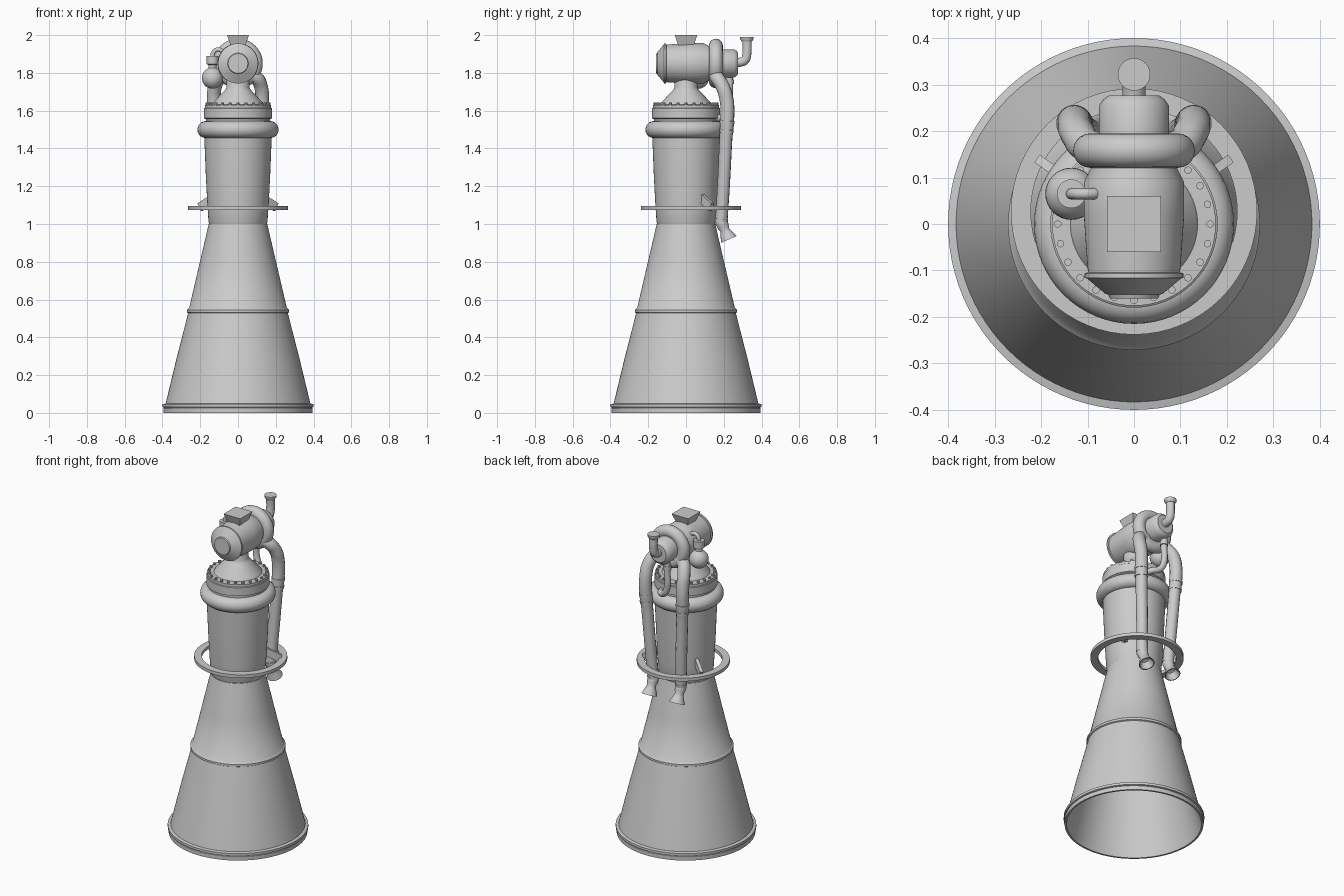
import bpy, bmesh, math
from mathutils import Vector, Matrix

if "Cube" in bpy.data.objects:
    bpy.data.objects.remove(bpy.data.objects["Cube"])


def finish(name, bm, mat=None, angle=35):
    bmesh.ops.remove_doubles(bm, verts=bm.verts, dist=1e-5)
    bmesh.ops.recalc_face_normals(bm, faces=bm.faces)
    if mat:
        bm.transform(mat)
    me = bpy.data.meshes.new(name)
    bm.to_mesh(me)
    bm.free()
    ob = bpy.data.objects.new(name, me)
    bpy.context.collection.objects.link(ob)
    smooth(ob, angle)
    return ob


def smooth(ob, angle=35):
    bpy.ops.object.select_all(action='DESELECT')
    ob.select_set(True)
    bpy.context.view_layer.objects.active = ob
    bpy.ops.object.shade_smooth_by_angle(angle=math.radians(angle))


def aim(pos, direction):
    """Matrix that puts local z along a direction at a position."""
    return Matrix.Translation(pos) @ Vector(direction).to_track_quat('Z', 'Y').to_matrix().to_4x4()


def lathe(name, profile, mat=None, n=64, closed=False):
    """Revolve (radius, height) points around z."""
    bm = bmesh.new()
    vs = [bm.verts.new((r, 0, z)) for r, z in profile]
    pairs = list(zip(vs, vs[1:])) + ([(vs[-1], vs[0])] if closed else [])
    es = [bm.edges.new(p) for p in pairs]
    bmesh.ops.spin(bm, geom=vs + es, cent=(0, 0, 0), axis=(0, 0, 1),
                   angle=math.tau, steps=n, use_duplicate=False)
    return finish(name, bm, mat)


def torus(name, major, minor, mat, n=64, k=20):
    pts = [(major + minor * math.cos(i * math.tau / k), minor * math.sin(i * math.tau / k)) for i in range(k)]
    return lathe(name, pts, mat, n, True)


def pipe(name, pts, radius, res=3):
    """Smooth tube through (x, y, z[, radius scale]) points."""
    cu = bpy.data.curves.new(name, 'CURVE')
    cu.dimensions = '3D'
    cu.bevel_depth, cu.bevel_resolution, cu.resolution_u = radius, res, 8
    cu.use_fill_caps = True
    sp = cu.splines.new('BEZIER')
    sp.bezier_points.add(len(pts) - 1)
    for bp, p in zip(sp.bezier_points, pts):
        bp.co = p[:3]
        bp.radius = p[3] if len(p) > 3 else 1
        bp.handle_left_type = bp.handle_right_type = 'AUTO'
    ob = bpy.data.objects.new(name, cu)
    bpy.context.collection.objects.link(ob)
    bpy.ops.object.select_all(action='DESELECT')
    ob.select_set(True)
    bpy.context.view_layer.objects.active = ob
    bpy.ops.object.convert(target='MESH')
    smooth(bpy.context.view_layer.objects.active, 40)


def at(x, y, z):
    return Matrix.Translation((x, y, z))


# Open bell nozzle with seam ring and lip
lathe("nozzle_bell", [(.384, 0), (.395, 0), (.395, .025), (.39, .028), (.4, .031), (.4, .046),
                      (.383, .05), (.325, .29), (.264, .528), (.271, .532), (.271, .545),
                      (.258, .558), (.205, .785), (.155, 1.0), (.14, 1.0), (.19, .785),
                      (.25, .54), (.37, .05)], n=96, closed=True)

# Combustion chamber with collar, flange and conical head
lathe("combustion_chamber", [(0, .995), (.15, .995), (.156, 1.01), (.162, 1.1), (.17, 1.25), (.176, 1.4),
                             (.178, 1.455), (.17, 1.46), (.17, 1.555), (.18, 1.56), (.18, 1.612),
                             (.176, 1.615), (.176, 1.63), (.137, 1.632), (.132, 1.642),
                             (.068, 1.71), (.06, 1.722), (.06, 1.8), (0, 1.8)])
torus("fuel_manifold", .17, .045, at(0, 0, 1.5))

# Ring of head bolts
bm = bmesh.new()
for i in range(24):
    a = i * math.tau / 24
    bmesh.ops.create_cone(bm, cap_ends=True, segments=10, radius1=.008, radius2=.008, depth=.016,
                          matrix=at(.164 * math.cos(a), .164 * math.sin(a), 1.634))
finish("head_bolts", bm)

# Offset support ring with two slanted struts
lathe("support_ring", [(.222, 1.075), (.265, 1.075), (.265, 1.095), (.222, 1.095)],
      at(0, .027, 0), closed=True)
for s in (-1, 1):
    a, b = Vector((s * .13, .085, 1.135)), Vector((s * .2, .135, 1.09))
    bm = bmesh.new()
    bmesh.ops.create_cube(bm, size=1, matrix=aim((a + b) / 2, b - a) @ Matrix.Diagonal((.02, .045, (b - a).length, 1)))
    finish("ring_strut", bm)

# Pump body along y, with end cap, volute and rear turbine housing
back = aim((0, 0, 1.85), (0, 1, 0))
lathe("pump_body", [(0, -.16), (.052, -.16), (.055, -.152), (.062, -.15), (.1, -.118), (.106, -.116),
                    (.106, -.106), (.099, -.104), (.101, -.08), (.108, .02), (.108, .09), (.092, .122),
                    (.092, .19), (0, .19)], back)
torus("pump_volute", .094, .037, back @ at(0, 0, .158))
lathe("turbine_housing", [(0, .18), (.075, .18), (.075, .255), (.066, .268), (.055, .276), (0, .276)], back)

# Flared square inlet on top of the pump
bm = bmesh.new()
bmesh.ops.create_cube(bm, size=1)
for v in bm.verts:
    w = .058 if v.co.z > 0 else .036
    v.co = Vector((math.copysign(w, v.co.x), math.copysign(w * 1.03, v.co.y), 2.0 if v.co.z > 0 else 1.935))
finish("pump_inlet", bm)

# Turbine exhaust elbow with flange
pipe("exhaust_elbow", [(0, .26, 1.855), (0, .285, 1.856), (0, .312, 1.868), (0, .322, 1.9), (0, .322, 1.98)], .025)
lathe("exhaust_flange", [(0, 1.965), (.026, 1.965), (.035, 1.978), (.035, 1.99), (0, 1.99)], at(0, .322, 0), 32)

# Small feed pipe from turbine to the chamber head
pipe("feed_pipe", [(-.03, .23, 1.81), (-.03, .23, 1.73), (-.03, .228, 1.63), (-.005, .222, 1.58),
                   (.035, .2, 1.565), (.055, .15, 1.56)], .019)
lathe("feed_pipe_collar", [(0, 1.74), (.024, 1.74), (.024, 1.765), (0, 1.765)], at(-.03, .23, 0), 24)

# Paired discharge pipes with collars and small steering nozzles
for s in (-1, 1):
    pipe("discharge_pipe", [(s * .05, .158, 1.79), (s * .095, .165, 1.775), (s * .122, .195, 1.725),
                            (s * .128, .216, 1.65), (s * .126, .217, 1.53), (s * .122, .212, 1.46, .92),
                            (s * .108, .2, 1.22, .9), (s * .096, .187, 1.01, .88)], .037, 5)
    top, low = Vector((s * .128, .217, 1.54)), Vector((s * .096, .187, 1.01))
    axis = low - top
    for t, r in ((0, .039), (.09, .038), (.98, .034)):
        lathe("pipe_collar", [(0, -.007), (r, -.007), (r, .007), (0, .007)], aim(top + axis * t, axis), 32)
    lathe("steering_nozzle", [(0, -.03), (.028, -.025), (.033, 0), (.031, .025), (.025, .045),
                              (.03, .06), (.046, .1), (.041, .1), (.024, .06), (0, .055)],
          aim(low, (0, .4, -.92)), 32)

# Round start bottle with cap and hooked line into the pump
ball = [(.056 * math.sin(i * math.pi / 16), -.056 * math.cos(i * math.pi / 16)) for i in range(14)]
lathe("start_bottle", ball + [(.022, .055), (.022, .07), (.031, .074), (.031, .118), (0, .118)],
      at(-.135, .065, 1.772), 32)
pipe("bottle_line", [(-.135, .065, 1.88), (-.132, .065, 1.905), (-.115, .065, 1.922), (-.09, .065, 1.92),
                     (-.07, .065, 1.9)], .012)
